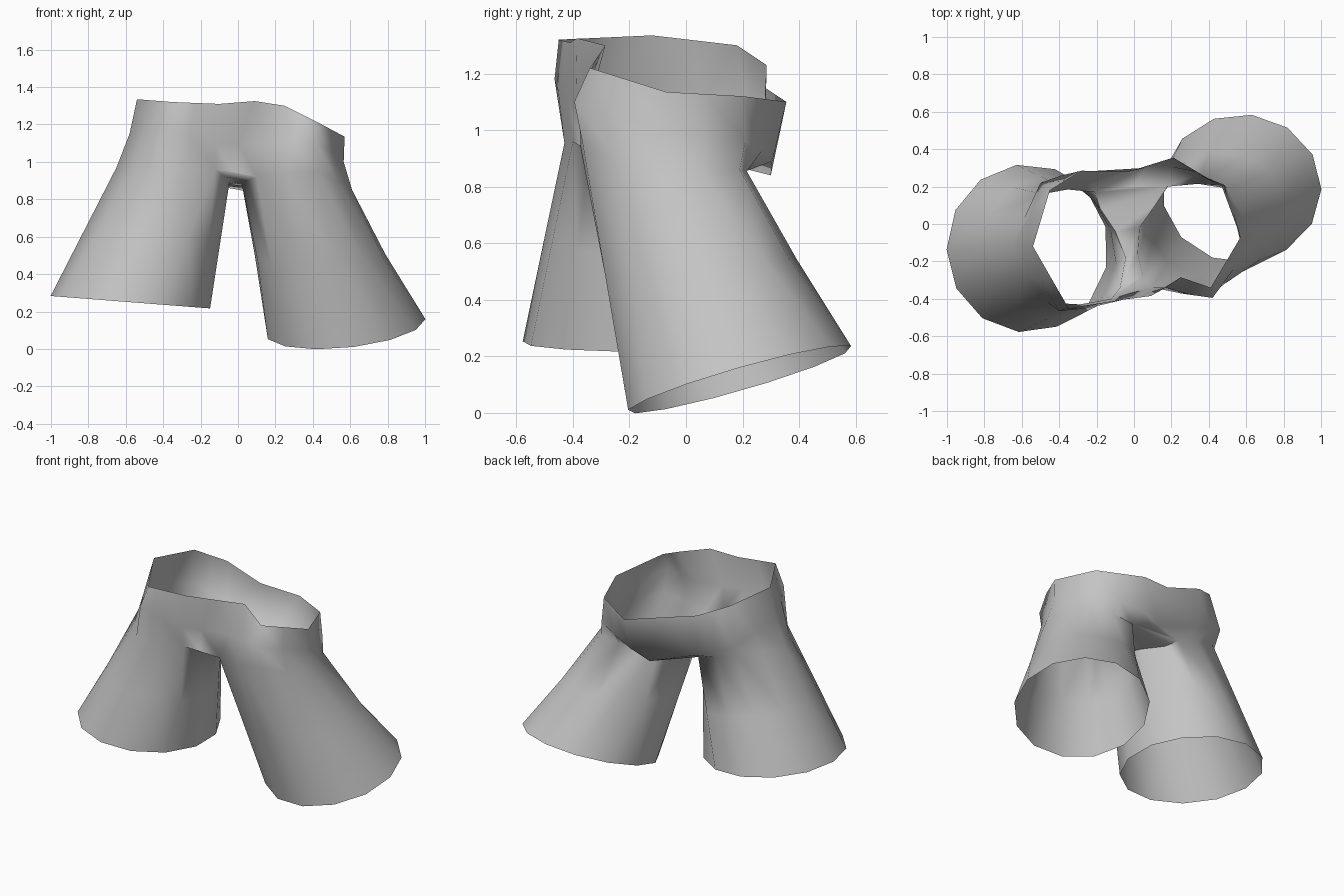
import bpy
import bmesh
from math import cos, sin, radians, tau
from mathutils import Vector

default_cube = bpy.data.objects.get("Cube")
if default_cube:
    bpy.data.objects.remove(default_cube, do_unlink=True)

# Plain grey cloth
cloth = bpy.data.materials.new("grey cloth")
cloth.use_nodes = True
grey = (0.55, 0.55, 0.55, 1.0)
cloth.diffuse_color = grey
cloth.node_tree.nodes["Principled BSDF"].inputs["Base Color"].default_value = grey

# Slanted waistband edge, counter-clockwise from the right hip
waist = [(-.54, -.12, 1.335), (-.35, -.45, 1.32), (-.1, -.41, 1.31),
         (.09, -.385, 1.325), (.25, -.285, 1.3), (.41, -.34, 1.22),
         (.57, -.07, 1.135), (.47, .2, 1.12), (.21, .355, 1.1),
         (-.03, .28, 1.15), (-.28, .285, 1.23), (-.45, .18, 1.3)]

# Fullest part of the seat, hanging over the crotch at the back
seat = [(-.58, -.12, 1.15), (-.4, -.465, 1.18), (-.12, -.42, 1.1),
        (0, -.39, 1.1), (.17, -.34, 1.1), (.42, -.395, 1.1),
        (.565, -.08, 1), (.48, .21, .96), (.2, .305, .89),
        (.06, .3, .84), (-.27, .28, .96), (-.5, .22, 1.05)]

# Tops of the legs
thigh = [(-.65, -.12, .97), (-.46, -.42, .95), (-.12, -.4, .96),
         (-.02, -.37, .945), (.1, -.34, .92), (.42, -.365, .95),
         (.61, -.1, .85), (.5, .19, .86), (.18, .2, .85),
         (0, .2, .865), (-.21, .17, .89), (-.49, .16, .97)]

# Gusset between the legs, front to back: one edge for each leg
gusset_right = [(-.075, -.34, .92), (-.045, -.18, .895), (-.1, -.04, .885), (-.18, .08, .88)]
gusset_left = [(.05, -.28, .9), (.02, -.16, .885), (.03, -.02, .87), (.12, .11, .86)]

FRONT, BACK = 3, 9
SPLIT_AFTER = {0, 1, 4, 5, 6, 7, 10, 11}     # columns followed by an extra column


def widen(ring, bulge=0.0):
    """Insert extra columns on the outer sides, pushed outward by bulge."""
    result, place = [], {}
    for i, corner in enumerate(ring):
        a, b = Vector(corner), Vector(ring[(i + 1) % len(ring)])
        place[i] = len(result)
        result.append(a)
        if i in SPLIT_AFTER:
            middle = (a + b) / 2
            side = 0.3 if middle.x > 0 else -0.3
            outward = Vector((middle.x - side, middle.y + 0.08, 0)).normalized()
            result.append(middle + outward * bulge)
    return result, place


def hem_ring(count, centre, radius, start, level, slope):
    """Points of a tilted oval leg opening."""
    points = []
    for i in range(count):
        angle = radians(start) + tau * i / count
        x = centre[0] + radius[0] * cos(angle)
        y = centre[1] + radius[1] * sin(angle)
        points.append(Vector((x, y, level + slope[0] * x + slope[1] * y)))
    return points


bm = bmesh.new()


def add_ring(points):
    return [bm.verts.new(p) for p in points]


def skin(upper, lower):
    """Join two closed rings of equal length with quads."""
    count = len(upper)
    for i in range(count):
        j = (i + 1) % count
        bm.faces.new((upper[i], lower[i], lower[j], upper[j]))


# Hip section
waist_points, place = widen(waist)
waist_ring = add_ring(waist_points)
seat_ring = add_ring(widen(seat, 0.01)[0])
thigh_ring = add_ring(widen(thigh, 0.02)[0])
skin(waist_ring, seat_ring)
skin(seat_ring, thigh_ring)

# Gusset surface, meeting the hip section at the front and back centre
front, back = place[FRONT], place[BACK]
right_line = add_ring(gusset_right)
left_line = add_ring(gusset_left)
right_edge = [thigh_ring[front - 1]] + right_line + [thigh_ring[back + 1]]
left_edge = [thigh_ring[front + 1]] + left_line + [thigh_ring[back - 1]]
bm.faces.new((thigh_ring[front], left_edge[0], right_edge[0]))
bm.faces.new((thigh_ring[back], right_edge[-1], left_edge[-1]))
for i in range(len(left_edge) - 1):
    bm.faces.new((right_edge[i], left_edge[i], left_edge[i + 1], right_edge[i + 1]))

# Flared legs, each closed on the inside by its gusset edge
left_top = thigh_ring[front + 1:back] + left_line[::-1]
right_top = thigh_ring[back + 1:] + thigh_ring[:front] + right_line

left_hem = hem_ring(len(left_top), (.575, .19), (.427, .397), 221, .009, (.097, .285))
right_hem = hem_ring(len(right_top), (-.57, -.13), (.432, .45), 70, .205, (-.078, 0))

for top, hem in ((left_top, left_hem), (right_top, right_hem)):
    knee_ring = add_ring([v.co.lerp(p, 0.5) for v, p in zip(top, hem)])
    skin(top, knee_ring)
    skin(knee_ring, add_ring(hem))

bmesh.ops.recalc_face_normals(bm, faces=bm.faces)
mesh = bpy.data.meshes.new("trousers")
bm.to_mesh(mesh)
bm.free()
mesh.materials.append(cloth)

trousers = bpy.data.objects.new("trousers", mesh)
bpy.context.collection.objects.link(trousers)
bpy.ops.object.select_all(action="DESELECT")
trousers.select_set(True)
bpy.context.view_layer.objects.active = trousers
bpy.ops.object.shade_smooth_by_angle(angle=radians(85))
